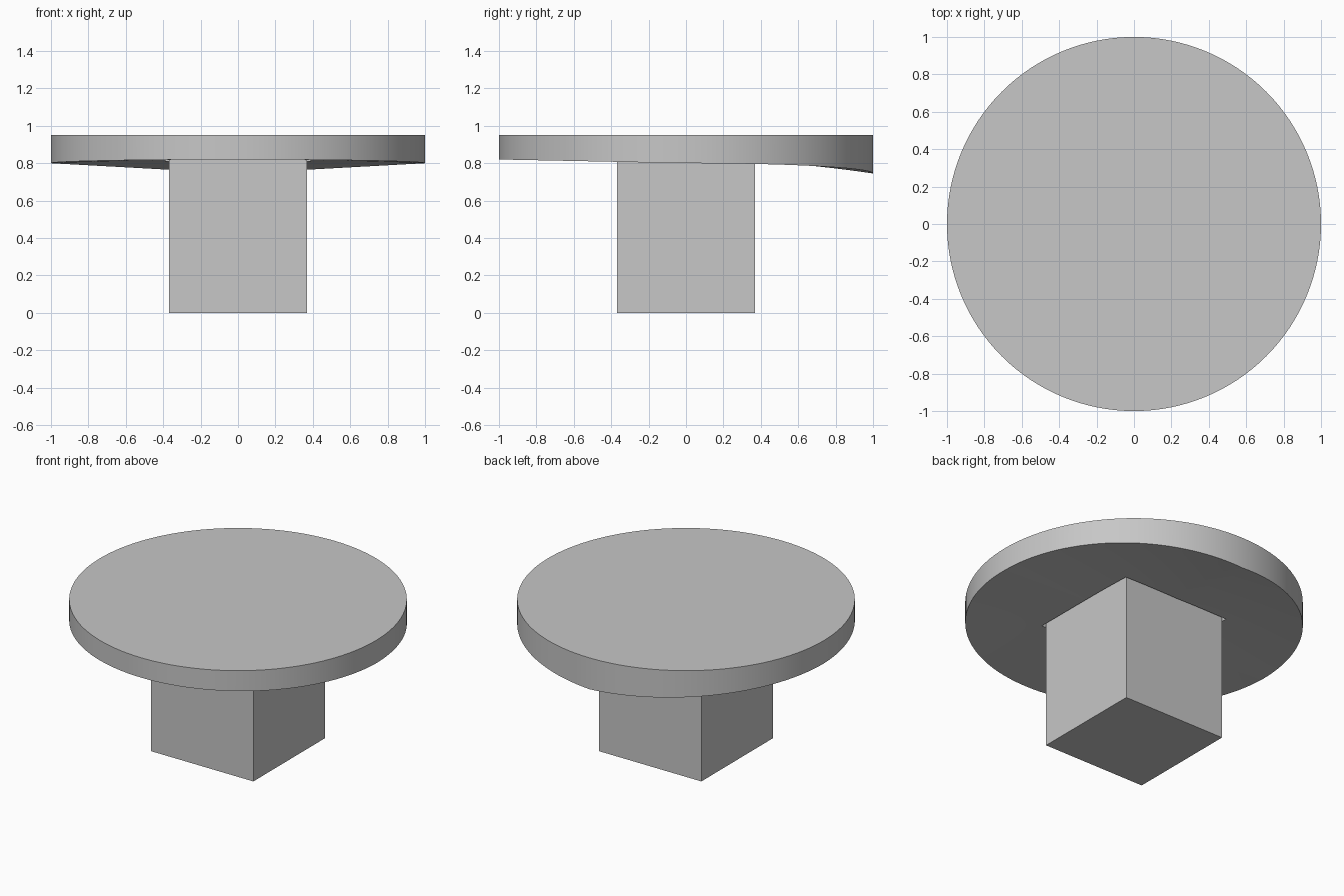
import bpy
import bmesh
from math import sin, cos, pi, radians, hypot

cube = bpy.data.objects.get("Cube")
if cube:
    bpy.data.objects.remove(cube, do_unlink=True)

SIDES = 128
TOP = 0.95
SOCKET = 0.387      # half width of the socket under the disc
SOCKET_TOP = 0.87
POST = 0.37         # half width of the post

grey = bpy.data.materials.new("light_grey")
grey.use_nodes = True
colour = (0.57, 0.57, 0.57, 1)
grey.diffuse_color = colour
grey.node_tree.nodes["Principled BSDF"].inputs["Base Color"].default_value = colour


def finish(bm, name):
    bmesh.ops.recalc_face_normals(bm, faces=bm.faces)
    mesh = bpy.data.meshes.new(name)
    bm.to_mesh(mesh)
    bm.free()
    mesh.materials.append(grey)
    obj = bpy.data.objects.new(name, mesh)
    bpy.context.collection.objects.link(obj)
    return obj


def underside(x, y):
    """Gently warped underside, deepest at the back of the rim."""
    r = hypot(x, y)
    ux, uy = x / r, y / r
    rim = 0.745 + 0.055 * abs(ux) if uy > 0 else 0.80 - 0.02 * uy
    return 0.82 + (rim - 0.82) * r * r


def add_ring(bm, blend, height=None):
    """Ring of vertices blending from the square socket to the round rim."""
    ring = []
    for i in range(SIDES):
        a = 2 * pi * i / SIDES
        square = SOCKET / max(abs(cos(a)), abs(sin(a)))
        r = square + (1 - square) * blend
        x, y = r * cos(a), r * sin(a)
        ring.append(bm.verts.new((x, y, underside(x, y) if height is None else height)))
    return ring


# Round disc with a warped underside and a square socket
bm = bmesh.new()
rings = [add_ring(bm, 1, TOP)]
rings += [add_ring(bm, 1 - k / 8) for k in range(9)]
rings.append(add_ring(bm, 0, SOCKET_TOP))
for a, b in zip(rings, rings[1:]):
    for i in range(SIDES):
        j = (i + 1) % SIDES
        bm.faces.new((a[i], a[j], b[j], b[i]))
bm.faces.new(rings[0])
bm.faces.new(rings[-1])
disc = finish(bm, "disc")
bpy.ops.object.select_all(action='DESELECT')
disc.select_set(True)
bpy.context.view_layer.objects.active = disc
bpy.ops.object.shade_smooth_by_angle(angle=radians(30))

# Square post seated in the socket
bm = bmesh.new()
bmesh.ops.create_cube(bm, size=1)
for v in bm.verts:
    v.co.x *= 2 * POST
    v.co.y *= 2 * POST
    v.co.z = (v.co.z + 0.5) * SOCKET_TOP
finish(bm, "post")
